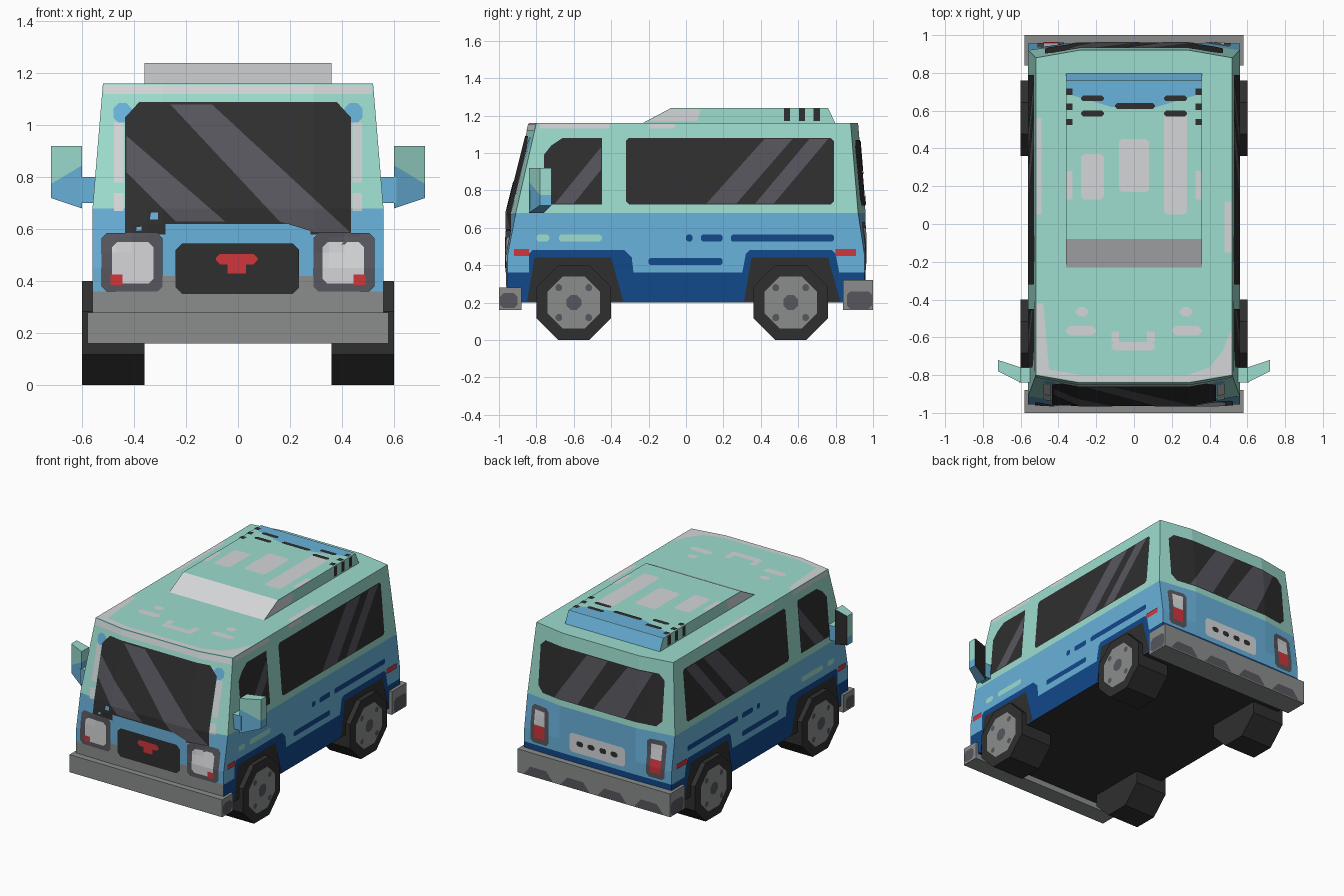
import bpy, bmesh, math
from mathutils import Vector
from mathutils.bvhtree import BVHTree

if "Cube" in bpy.data.objects:
    bpy.data.objects.remove(bpy.data.objects["Cube"])


def material(name, hexcode):
    srgb = [int(hexcode[i:i + 2], 16) / 255 for i in (0, 2, 4)]
    col = [((c + 0.055) / 1.055) ** 2.4 if c > 0.04 else c / 12.92 for c in srgb] + [1]
    m = bpy.data.materials.new(name)
    m.use_nodes = True
    m.diffuse_color = col
    bsdf = m.node_tree.nodes["Principled BSDF"]
    bsdf.inputs["Base Color"].default_value = col
    bsdf.inputs["Roughness"].default_value = 0.9
    return m


mint = material("mint", "9DDDCF")
blue = material("sky_blue", "69B2DB")
navy = material("navy", "11488A")
light = material("light_grey", "D5D6D8")
grey = material("mid_grey", "8B8D8D")
dark = material("dark_grey", "57565E")
black = material("charcoal", "2F2F30")
red = material("red", "D0363C")

solid = bmesh.new()  # collects the surfaces that carry painted details


def finish(name, bm, mats, rule=None, carries=True):
    bmesh.ops.recalc_face_normals(bm, faces=bm.faces)
    bm.normal_update()
    if rule:
        for f in bm.faces:
            f.material_index = mats.index(rule(f.normal, f.calc_center_median()))
    me = bpy.data.meshes.new(name)
    bm.to_mesh(me)
    bm.free()
    for m in mats:
        me.materials.append(m)
    if carries:
        solid.from_mesh(me)
    ob = bpy.data.objects.new(name, me)
    bpy.context.collection.objects.link(ob)
    return ob


def prism(outline, axis, a, b):
    """Extrude a 2D outline along x or z from a to b."""
    bm = bmesh.new()
    place = (lambda p, t: (t, p[0], p[1])) if axis == "x" else (lambda p, t: (p[0], p[1], t))
    lo = [bm.verts.new(place(p, a)) for p in outline]
    hi = [bm.verts.new(place(p, b)) for p in outline]
    bm.faces.new(lo)
    bm.faces.new(hi)
    for i in range(len(lo)):
        j = (i + 1) % len(lo)
        bm.faces.new((lo[i], lo[j], hi[j], hi[i]))
    return bm


def rect(u0, v0, u1, v1, c=0.0):
    if not c:
        return [(u0, v0), (u1, v0), (u1, v1), (u0, v1)]
    return [(u0 + c, v0), (u1 - c, v0), (u1, v0 + c), (u1, v1 - c),
            (u1 - c, v1), (u0 + c, v1), (u0, v1 - c), (u0, v0 + c)]


def octagon(u, v, apothem):
    r = apothem / math.cos(math.pi / 8)
    return [(u + r * math.cos(math.pi * (k + .5) / 4), v + r * math.sin(math.pi * (k + .5) / 4))
            for k in range(8)]


# Body shell: rings of height, half width, front centre, front corner, back corner, back centre
rings = [(.20, .56, -.96, -.955, .955, .96), (.36, .56, -.96, -.955, .955, .96),
         (.45, .56, -.96, -.955, .955, .96), (.68, .56, -.96, -.91, .92, .96),
         (1.16, .52, -.84, -.80, .88, .92)]
BEND = 0.29
bm = bmesh.new()
loops = []
for z, w, fc, fk, bk, bc in rings:
    half = [(BEND, fc), (w, fk), (w, bk), (BEND, bc)]
    pts = half + [(-x, y) for x, y in reversed(half)]
    loops.append([bm.verts.new((x, y, z)) for x, y in pts])
for lo, hi in zip(loops, loops[1:]):
    for i in range(8):
        j = (i + 1) % 8
        bm.faces.new((lo[i], lo[j], hi[j], hi[i]))
bm.faces.new(loops[0])
bm.faces.new(loops[-1])


def body_colour(n, c):
    if n.z < -0.9:
        return black
    if c.z > .68:
        return mint
    if c.z > .36:
        return blue
    return grey if n.y < -0.5 else navy


finish("body", bm, [mint, blue, navy, grey, black], body_colour)

# Raised roof
finish("raised_roof", prism([(-.24, 1.155), (-.08, 1.24), (.76, 1.24), (.80, 1.155)], "x", -.36, .36),
       [mint, light, blue],
       lambda n, c: light if n.y < -.2 else blue if n.y > .2 else mint)

# Bumpers
finish("front_bumper", prism(rect(-1, .16, -.88, .28), "x", -.58, .58), [grey])
finish("rear_bumper", prism(rect(.84, .16, 1, .32), "x", -.58, .58), [grey])

# Wheels and door mirrors on both sides
AXLES = {"front": -.60, "rear": .56}
for s, side in ((1, "left"), (-1, "right")):
    for end, y in AXLES.items():
        finish(f"{end}_wheel_{side}", prism(octagon(y, .2, .2), "x", s * .36, s * .6), [black])

    head = prism([(s * .60, -.84), (s * .72, -.78), (s * .72, -.72), (s * .60, -.76)], "z", .68, .92)
    for v in head.verts:
        if v.co.z < .7 and abs(v.co.x) > .7:
            v.co.z = .72
    bmesh.ops.bisect_plane(head, geom=head.verts[:] + head.edges[:] + head.faces[:],
                           plane_co=(s * .66, 0, .81), plane_no=(s * .6, 0, 1))
    finish(f"mirror_head_{side}", head, [mint, blue, black],
           lambda n, c: black if n.y > .6 else mint if c.z > .79 else blue, False)
    arm = prism([(s * .53, -.84), (s * .61, -.84), (s * .61, -.76), (s * .53, -.76)], "z", .70, .80)
    finish(f"mirror_arm_{side}", arm, [blue, mint], lambda n, c: mint if n.z > .5 else blue, False)

tree = BVHTree.FromBMesh(solid)

# Each view maps a 2D outline to a ray that lands on the surface
VIEWS = {
    "front": (lambda u, v: (u, -3, v), (0, 1, 0)),
    "back": (lambda u, v: (u, 3, v), (0, -1, 0)),
    "left": (lambda u, v: (3, u, v), (-1, 0, 0)),
    "right": (lambda u, v: (-3, u, v), (1, 0, 0)),
    "top": (lambda u, v: (u, v, 3), (0, 0, -1)),
}


def paint(name, mat, view, outlines, layer=1, mirror=False):
    """Lay thin coloured patches onto the surface."""
    if view == "side":
        for side in ("left", "right"):
            paint(f"{name}_{side}", mat, side, outlines, layer)
        return
    if mirror:
        outlines = outlines + [[(-u, v) for u, v in o] for o in outlines]
    origin, ray = VIEWS[view]
    ray = Vector(ray)
    bm = bmesh.new()
    for o in outlines:
        bm.faces.new([bm.verts.new((u, v, 0)) for u, v in o])
    if view in ("front", "back"):  # follow the bent panels
        cuts = [((s * x, 0, 0), (1, 0, 0)) for s in (1, -1) for x in (BEND, .35, .41, .47)]
        cuts += [((0, z, 0), (0, 1, 0)) for z in (.45, .51, .57, .62, .68, .8, .9, 1.0)]
        for co, no in cuts:
            bmesh.ops.bisect_plane(bm, geom=bm.verts[:] + bm.edges[:] + bm.faces[:],
                                   plane_co=co, plane_no=no)
    for v in bm.verts:
        start = Vector(origin(v.co.x, v.co.y))
        hit = tree.ray_cast(start, ray)[0]
        v.co = (hit if hit else start + ray * 2.44) - ray * (0.003 * layer)
    bm.normal_update()
    for f in bm.faces:
        if f.normal.dot(ray) > 0:
            f.normal_flip()
    me = bpy.data.meshes.new(name)
    bm.to_mesh(me)
    bm.free()
    me.materials.append(mat)
    bpy.context.collection.objects.link(bpy.data.objects.new(name, me))


# Front face
paint("windscreen", black, "front", [rect(-.28, .62, .28, 1.09),
      [(.28, .58), (.435, .58), (.435, 1.03), (.38, 1.09), (.28, 1.09)],
      [(-.28, .58), (-.435, .58), (-.435, 1.03), (-.38, 1.09), (-.28, 1.09)]])
paint("windscreen_glint", dark, "front", [
      [(-.26, 1.08), (-.10, 1.08), (.43, .59), (.29, .59), (.16, .63)],
      [(-.43, .96), (-.43, .82), (-.24, .63), (-.05, .63)]], 2)
paint("front_top_trim", light, "front", [rect(-.515, 1.12, .515, 1.155)])
paint("pillar_trim", light, "front", [rect(.44, .78, .478, 1.01), rect(.44, .67, .478, .74)], 1, True)
paint("pillar_corner", blue, "front", [rect(.41, 1.01, .48, 1.085, .02)], .5, True)
paint("front_apron", grey, "front", [rect(-.47, .285, .47, .42, .03)])
paint("grille", black, "front", [rect(-.24, .35, .235, .545, .025)], 2)
paint("grille_accent", red, "front", [rect(-.085, .465, .075, .505, .015), rect(-.04, .43, .03, .466)], 3)
paint("headlight_frame", dark, "front", [rect(.29, .36, .525, .585, .02)], 2, True)
paint("headlight_lens", light, "front", [rect(.325, .39, .485, .55, .02)], 2.6, True)
paint("indicator", red, "front", [rect(.445, .385, .49, .425)], 3.2, True)

# Back face
paint("rear_window", black, "back", [rect(-.47, .72, .47, 1.07, .04)])
paint("rear_glint", dark, "back", [
      [(.33, .725), (.15, .725), (-.06, 1.065), (.10, 1.065)],
      [(.03, .725), (-.21, .725), (-.39, 1.065), (-.21, 1.065)]], 2)
paint("tail_light_frame", dark, "back", [rect(.37, .375, .51, .63, .02)], 1, True)
paint("tail_light_top", light, "back", [rect(.40, .50, .48, .60)], 2, True)
paint("tail_light_bottom", red, "back", [rect(.40, .41, .48, .50)], 2, True)
paint("number_panel", light, "back", [rect(-.21, .39, .21, .52, .015)])
paint("number_panel_marks", black, "back",
      [rect(x - .025, .44, x + .025, .475, .01) for x in (-.13, -.045, .045, .13)], 2)
paint("rear_bumper_shade", dark, "back",
      [[(x - .11, .165), (x + .11, .165), (x + .06, .225), (x - .06, .225)] for x in (-.42, -.14, .14, .42)])

# Sides
paint("cab_window", black, "side", [[(-.76, .725), (-.45, .725), (-.45, 1.08), (-.66, 1.08),
                                     (-.72, 1.04), (-.76, .99)]])
paint("cab_glint", dark, "side", [[(-.70, .73), (-.60, .73), (-.455, .91), (-.455, 1.03)]], 2)
paint("cabin_window", black, "side", [rect(-.32, .725, .79, 1.08, .015)])
paint("cabin_glint", dark, "side", [[(.11, .73), (.27, .73), (.57, 1.075), (.42, 1.075)],
                                    [(.37, .73), (.47, .73), (.76, 1.075), (.66, 1.075)]], 2)
paint("side_sill", navy, "side", [
    [(-.84, .355), (-.84, .46), (-.82, .48), (-.33, .48), (-.29, .44), (-.28, .355)],
    [(.30, .355), (.32, .46), (.34, .48), (.78, .48), (.80, .46), (.82, .355)]])
paint("wheel_arch", black, "side", [[(y - .25, .205), (y - .21, .44), (y + .20, .44), (y + .265, .205)]
                                    for y in AXLES.values()], 2)
paint("navy_stripe", navy, "side", [rect(a, z - .018, b, z + .018, .008) for a, b, z in
      ((0, .035, .545), (.08, .195, .545), (.24, .79, .545), (-.20, .195, .42))])
paint("mint_stripe", mint, "side", [rect(a, .527, b, .563, .01) for a, b in ((-.80, -.73), (-.68, -.45))])
paint("side_marker", red, "side", [rect(a, .45, b, .485) for a, b in ((-.92, -.84), (.80, .91))], 2)
paint("roof_edge_trim", light, "side", [rect(-.78, 1.13, -.41, 1.155), rect(-.20, 1.13, -.06, 1.155)])
paint("roof_vent", black, "side", [rect(y - .017, 1.17, y + .017, 1.237) for y in (.54, .62, .70)])
paint("raised_roof_trim", light, "side", [[(-.20, 1.17), (.06, 1.17), (.08, 1.235), (-.08, 1.235)]])
paint("bumper_end_shade", dark, "side", [rect(-.995, .17, -.90, .25, .02), rect(.86, .165, .995, .26, .02)])
for end, y in AXLES.items():
    paint(end + "_hub", grey, "side", [octagon(y, .2, .14)])
    paint(end + "_hub_bolts", dark, "side", [octagon(y, .2, .04)] +
          [octagon(y + a, .2 + b, .018) for a in (-.08, .08) for b in (-.08, .08)], 2)

# Roof
paint("roof_front_trim", light, "top", [
    [(-.515, -.795), (-.28, -.835), (.28, -.835), (.515, -.795), (.515, -.56), (.47, -.67), (.40, -.76),
     (.28, -.80), (-.28, -.80), (-.45, -.77), (-.48, -.42), (-.515, -.42)]])
paint("roof_side_trim", light, "top", [rect(-.515, .05, -.49, .56), rect(.48, -.15, .515, .12)])
paint("roof_ribs", light, "top", [rect(-.12, -.67, .11, -.625, .015), rect(-.12, -.625, -.08, -.57),
                                  rect(.07, -.625, .11, -.57)])
paint("roof_lugs", light, "top", [rect(.20, -.59, .36, -.54, .02), rect(.24, -.49, .31, -.44, .02)], 1, True)
paint("roof_panels", light, "top", [rect(-.28, .13, -.16, .37, .015), rect(-.08, .17, .08, .45, .015),
                                    rect(.16, .05, .28, .58, .015)])
paint("raised_roof_edge", light, "top", [rect(.325, .13, .358, .28)], 1, True)
paint("roof_rear_band", blue, "top", [[(-.355, .69), (-.12, .62), (.12, .62), (.355, .69),
                                       (.355, .758), (-.355, .758)]])
paint("roof_slots", black, "top", [rect(-.10, .61, .11, .64, .01)], 2)
paint("roof_side_slots", black, "top", [rect(.16, y, .28, y + .03, .01) for y in (.57, .65)] +
      [rect(.325, y - .017, .358, y + .017) for y in (.54, .62, .70)], 2, True)
solid.free()
